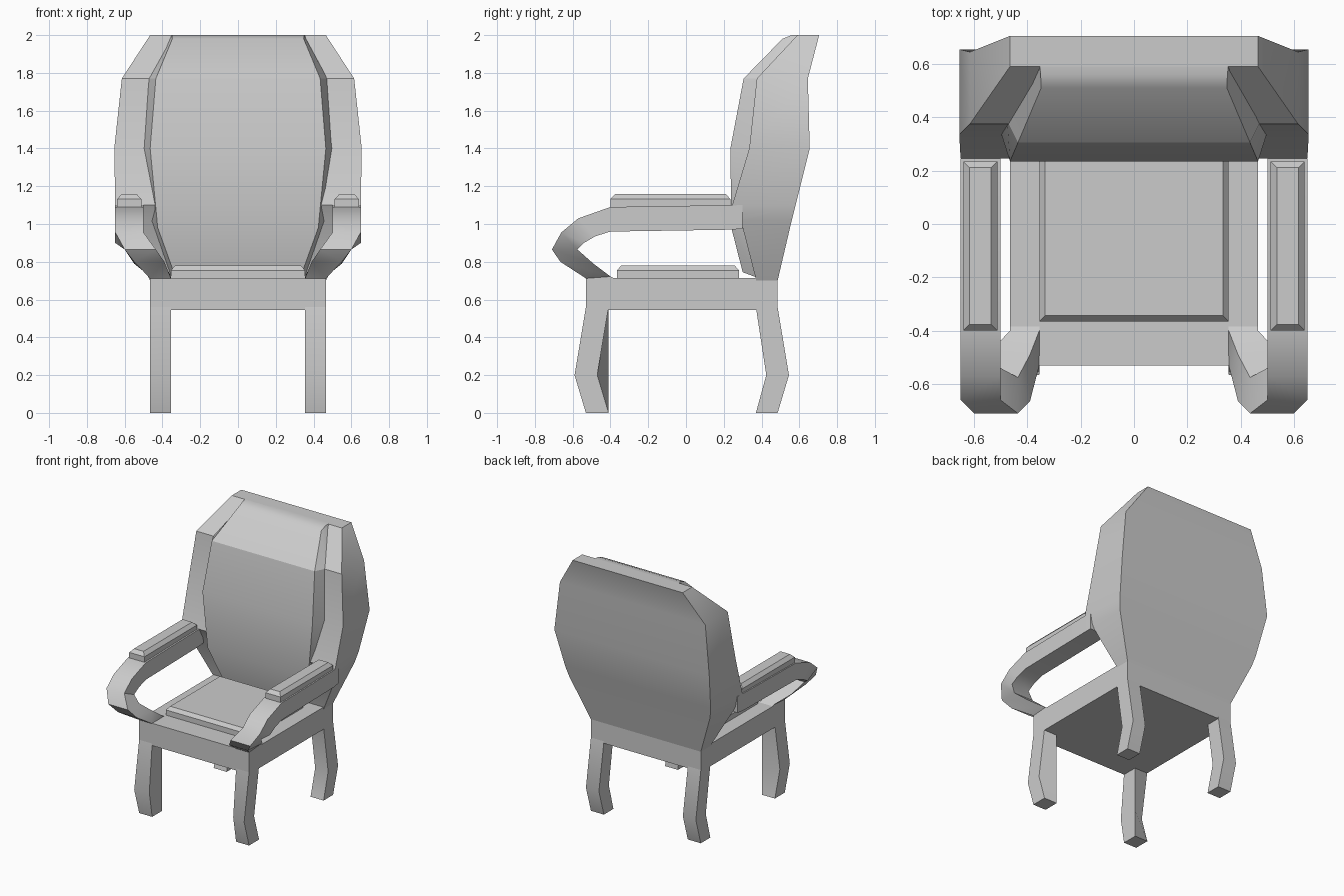
import bpy, bmesh

if "Cube" in bpy.data.objects:
    bpy.data.objects.remove(bpy.data.objects["Cube"])


def finish(name, bm, mirror=False, angle=0.5):
    bmesh.ops.recalc_face_normals(bm, faces=bm.faces)
    me = bpy.data.meshes.new(name)
    bm.to_mesh(me)
    bm.free()
    ob = bpy.data.objects.new(name, me)
    bpy.context.collection.objects.link(ob)
    bpy.ops.object.select_all(action='DESELECT')
    ob.select_set(True)
    bpy.context.view_layer.objects.active = ob
    bpy.ops.object.shade_smooth_by_angle(angle=angle)
    if mirror:
        ob.modifiers.new("mirror", 'MIRROR').use_axis[0] = True
    return ob


def loft(name, sections, mirror=False, angle=0.5):
    """Skin a row of four-cornered sections and cap both ends."""
    bm = bmesh.new()
    rings = [[bm.verts.new(p) for p in s] for s in sections]
    for a, b in zip(rings, rings[1:]):
        for i in range(4):
            j = (i + 1) % 4
            bm.faces.new((a[i], a[j], b[j], b[i]))
    bm.faces.new(rings[0])
    bm.faces.new(rings[-1])
    return finish(name, bm, mirror, angle)


def rect(x0, x1, y0, y1, z):
    return [(x0, y0, z), (x1, y0, z), (x1, y1, z), (x0, y1, z)]


def pad(name, x0, x1, y0, y1, z0, z1, z2, inset, mirror=False):
    """Upholstered block with a chamfered top."""
    return loft(name, [rect(x0, x1, y0, y1, z0), rect(x0, x1, y0, y1, z1),
                       rect(x0 + inset, x1 - inset, y0 + inset, y1 - inset, z2)], mirror)


# Seat frame and cushion
loft("seat_frame", [rect(-.465, .465, -.53, .485, z) for z in (.545, .715)])
pad("seat_cushion", -.355, .355, -.365, .28, .70, .755, .78, .022)

# Legs, bent at the knee
loft("front_leg", [
    rect(.355, .465, -.53, -.41, 0),
    [(.355, -.565, .2), (.465, -.59, .2), (.465, -.47, .2), (.355, -.41, .2)],
    rect(.355, .465, -.53, -.41, .56)], True)
loft("back_leg", [
    rect(.355, .465, .37, .485, 0),
    rect(.355, .465, .425, .545, .2),
    rect(.355, .465, .37, .485, .56)], True)

# Backrest shell: height, front half width, back half width, front y, back y
shell = [(.70, .465, .465, .372, .485), (1.02, .63, .595, .29, .56),
         (1.1, .65, .615, .245, .58), (1.4, .655, .655, .335, .655),
         (1.77, .615, .615, .375, .645), (2.0, .465, .465, .59, .705)]
loft("backrest", [[(-xf, yf, z), (xf, yf, z), (xb, yb, z), (-xb, yb, z)]
                  for z, xf, xb, yf, yb in shell])

# Back cushion: rear height, half width, y, then front height, half width, y
cushion = [(.715, .355, .38, .745, .34, .30), (1.02, .46, .30, .98, .425, .24),
           (1.4, .50, .345, 1.4, .465, .235), (1.77, .475, .385, 1.77, .435, .305),
           (1.985, .362, .60, 1.98, .348, .51), (2.0, .355, .61, 2.0, .35, .56)]
loft("back_cushion", [[(-xr, yr, zr), (xr, yr, zr), (xf, yf, zf), (-xf, yf, zf)]
                      for zr, xr, yr, zf, xf, yf in cushion])

# Armrests curling down into the seat: inner x, outer x, outside (y, z), inside (y, z)
arm = [(.50, .645, .30, 1.1, .30, .975), (.50, .65, .235, 1.1, .235, .97),
       (.50, .65, -.40, 1.09, -.40, .96), (.50, .65, -.57, 1.03, -.48, .935),
       (.50, .65, -.66, .955, -.54, .90), (.435, .60, -.71, .865, -.575, .865),
       (.39, .55, -.665, .80, -.49, .79), (.355, .465, -.53, .712, -.40, .722),
       (.355, .465, -.52, .69, -.33, .69)]
loft("armrest", [[(x0, yo, zo), (x1, yo, zo), (x1, yi, zi), (x0, yi, zi)]
                 for x0, x1, yo, zo, yi, zi in arm], True, 0.7)
pad("arm_pad", .512, .64, -.40, .235, 1.08, 1.132, 1.158, .024, True)
